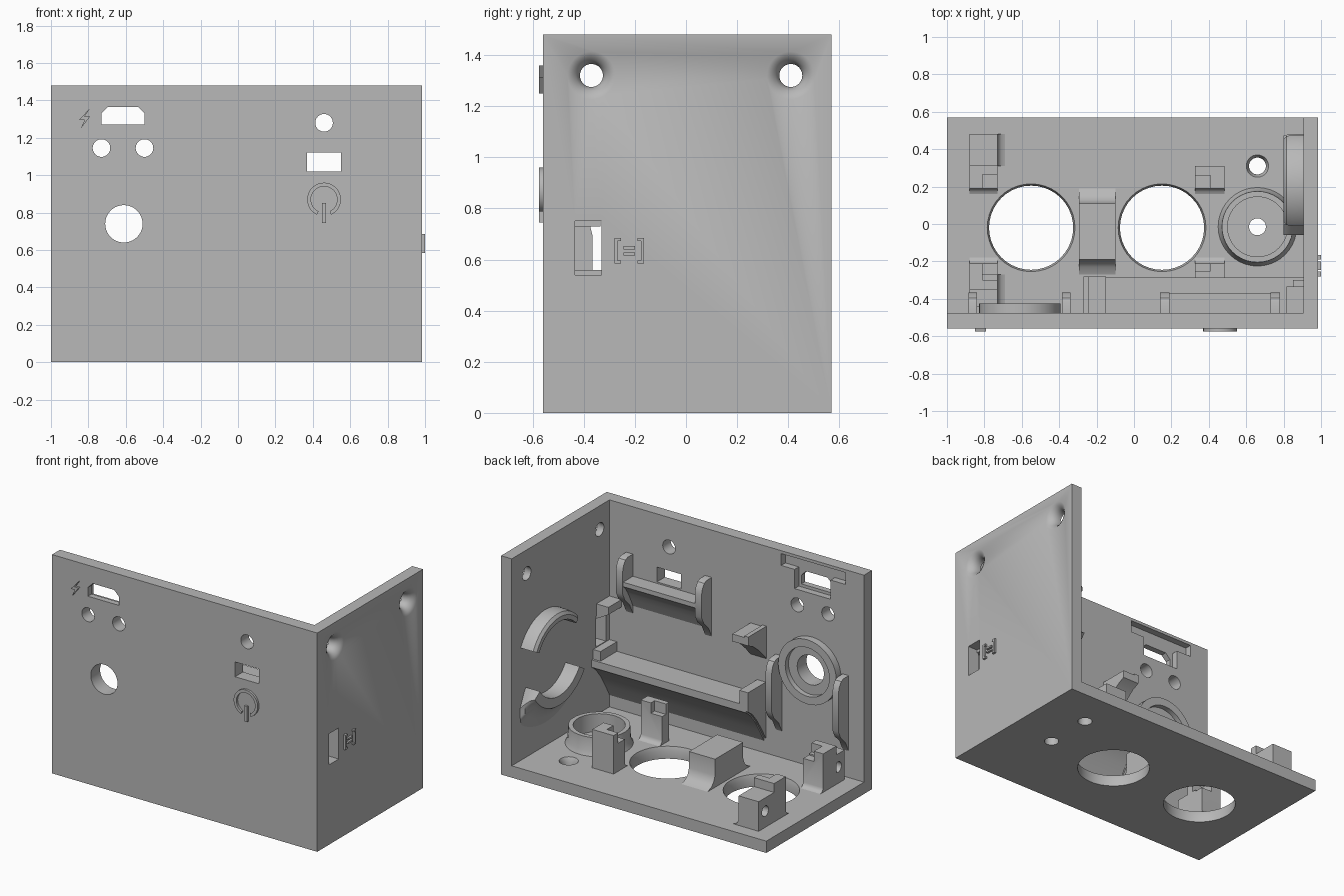
import bpy, bmesh
from math import sin, cos, pi, radians

cube = bpy.data.objects.get("Cube")
if cube:
    bpy.data.objects.remove(cube, do_unlink=True)

grey = bpy.data.materials.new("plain grey")
grey.use_nodes = True
tone = (.48, .48, .48, 1)
grey.diffuse_color = tone
grey.node_tree.nodes["Principled BSDF"].inputs["Base Color"].default_value = tone

# Inner faces of the walls and floor
FRONT, SIDE, FLOOR = -.475, .905, .08
SINK = .01


def loft(name, axis, sections):
    """Skin equal-sized outlines, each given as (position along axis, points)."""
    mesh = bpy.data.meshes.new(name)
    bm = bmesh.new()
    rings = []
    for t, pts in sections:
        place = {"x": lambda u, v: (t, u, v),
                 "y": lambda u, v: (u, t, v),
                 "z": lambda u, v: (u, v, t)}[axis]
        rings.append([bm.verts.new(place(u, v)) for u, v in pts])
    count = len(rings[0])
    for low, high in zip(rings, rings[1:]):
        for i in range(count):
            j = (i + 1) % count
            bm.faces.new((low[i], low[j], high[j], high[i]))
    bm.faces.new(rings[0])
    bm.faces.new(rings[-1])
    bmesh.ops.recalc_face_normals(bm, faces=bm.faces)
    bm.to_mesh(mesh)
    bm.free()
    mesh.materials.append(grey)
    obj = bpy.data.objects.new(name, mesh)
    bpy.context.collection.objects.link(obj)
    return obj


def prism(name, axis, start, end, pts):
    return loft(name, axis, [(start, pts), (end, pts)])


def box(name, x, y, z):
    return prism(name, "x", *x, rect(y, z))


def rect(u, v):
    return [(u[0], v[0]), (u[1], v[0]), (u[1], v[1]), (u[0], v[1])]


def arc(c, r, start=0, end=360, steps=40):
    angles = [radians(start + (end - start) * i / steps) for i in range(steps + 1)]
    pts = [(c[0] + r * cos(a), c[1] + r * sin(a)) for a in angles]
    return pts[:-1] if end - start == 360 else pts


def band(c, inner, outer, start, end):
    return arc(c, outer, start, end) + arc(c, inner, start, end)[::-1]


def cut(target, *cutters):
    for cutter in cutters:
        mod = target.modifiers.new("cut", "BOOLEAN")
        mod.operation, mod.solver, mod.object = "DIFFERENCE", "EXACT", cutter
        bpy.context.view_layer.objects.active = target
        bpy.ops.object.modifier_apply(modifier=mod.name)
        bpy.data.objects.remove(cutter, do_unlink=True)
    return target


# Shell: floor, front wall and left wall, open on the other sides
shell = box("shell", (-1, .985), (-.56, .57), (0, 1.48))
cut(shell, box("cavity", (-2, SIDE), (FRONT, 2), (FLOOR, 2)))

# Front wall openings
for x, z, r in ((-.73, 1.145, .047), (-.5, 1.145, .047), (.46, 1.28, .047), (-.61, .74, .1)):
    cut(shell, prism("round_hole", "y", -.7, -.4, arc((x, z), r)))
socket = [(-.73, 1.27), (-.5, 1.27), (-.5, 1.33), (-.535, 1.365), (-.695, 1.365), (-.73, 1.33)]
cut(shell,
    prism("socket_hole", "y", -.7, -.4, socket),
    box("socket_recess", (-.75, -.48), (-.52, -.4), (1.25, 1.39)),
    box("board_slot", (-.86, -.38), (-.52, -.4), (1.38, 1.46)),
    box("switch_hole", (.37, .55), (-.7, -.4), (1.02, 1.12)))

# Side wall openings: port and flared screw holes
cut(shell, box("port_hole", (.8, 1.1), (-.435, -.33), (.54, .75)))
for y in (-.37, .41):
    flare = ((.85, .045), (.925, .045), (.945, .05), (.962, .06), (.975, .075), (.986, .095), (.99, .1))
    cut(shell, loft("screw_hole", "x", [(x, arc((y, 1.32), r)) for x, r in flare]))

# Floor openings
for x, y, r, rim in ((-.55, -.02, .225, .235), (.15, -.02, .225, .235),
                     (.66, .31, .045, .06), (.66, -.015, .045, .045)):
    steps = ((-.1, r), (.05, r), (.081, rim), (.1, rim))
    cut(shell, loft("floor_hole", "z", [(z, arc((x, y), s)) for z, s in steps]))

# Round cup on the floor
cup_at = (.66, -.015)
cup = loft("floor_cup", "z", [(FLOOR - SINK, arc(cup_at, .215)), (.11, arc(cup_at, .195)),
                              (.2, arc(cup_at, .19))])
cut(cup, prism("cup_bore", "z", 0, .3, arc(cup_at, .16)))

# Round seat behind the large front hole
seat = prism("front_seat", "y", FRONT - SINK, -.425, arc((-.61, .74), .218))
cut(seat, prism("seat_bore", "y", -.6, -.455, arc((-.61, .74), .1)),
    prism("seat_recess", "y", -.46, -.4, arc((-.61, .74), .165)))


# Wall clips with a rounded top and a curved foot
def clip(name, x, low, high):
    back, tip = FRONT - SINK, -.365
    pts = [(back, low), (FRONT, low), (-.44, low + .07), (-.39, low + .12), (tip, low + .17),
           (tip, high - .08), (-.375, high - .04), (-.395, high - .01), (-.42, high), (back, high)]
    prism(name, "x", *x, pts)


for x in ((-.885, -.84), (-.385, -.34)):
    clip("seat_clip", x, .26, .77)
for x in ((.14, .19), (.73, .78)):
    clip("board_clip", x, .76, 1.16)


# Shelves with curved undersides
def shelf(name, x, edge, top, lip, drop):
    back, reach = FRONT - SINK, edge - FRONT
    under = [(edge - reach * t, top - lip - drop * t ** 1.4) for t in (0, .25, .5, .75, 1)]
    prism(name, "x", *x, [(back, top), (edge, top)] + under + [(back, top - lip - drop)])


shelf("upper_shelf", (.16, .76), -.37, 1.01, .03, .17)
shelf("lower_shelf", (-.25, SIDE + SINK), -.285, .47, .05, .26)
shelf("shelf_stop", (-.265, -.2), -.285, .56, .13, .25)
shelf("wall_bracket", (-.27, -.15), -.28, .93, .05, .16)
box("bracket_lip", (-.27, -.24), (FRONT - SINK, -.28), (.92, .94))

# Port holder blocks on the side wall
holder = [(SIDE + SINK, .83), (.815, .83), (.815, .78), (SIDE, .73), (SIDE + SINK, .73)]
prism("port_holder_top", "y", FRONT - SINK, -.335, [(x, z) for x, z in holder])
box("port_holder_base", (.85, SIDE + SINK), (FRONT - SINK, -.3), (.46, .535))

# Curved cradles on the side wall
hub = (.21, .7)
upper = [(.8, .245, .275), (.815, .245, .295), (.85, .245, .3), (SIDE + SINK, .245, .3)]
loft("upper_cradle", "x", [(x, band(hub, a, b, 28, 137)) for x, a, b in upper])
lower = [(.8, .255, .32), (.83, .255, .34), (.87, .255, .4), (SIDE + SINK, .255, .48)]
clamp = lambda pts: [(min(max(u, -.06), .48), v) for u, v in pts]
loft("lower_cradle", "x", [(x, clamp(band(hub, a, b, 213, 325))) for x, a, b in lower])


# Floor blocks with flared feet along one axis
def flared(name, axis, span, low, high, top, left=0, right=0):
    base = FLOOR - SINK
    foot = [(1, 0), (.5, .2), (.2, .5), (0, 1)]
    pts = [(low - left * a, FLOOR + b * left) for a, b in foot]
    pts += [(high + right * a, FLOOR + b * right) for a, b in foot[::-1]]
    pts = [(low - left, base)] + pts[:4] + [(low, top), (high, top)] + pts[4:] + [(high + right, base)]
    if not left:
        pts = [(low, base)] + pts[5:]
    if not right:
        pts = pts[:-5] + [(high, base)]
    return prism(name, axis, *span, pts)


flared("centre_block", "x", (-.295, -.1), -.19, .11, .27, .08, .08)

# Notched board posts
post = flared("back_post", "x", (.325, .485), .19, .31, .34, .03)
cut(post, box("notch", (.3, .41), (.1, .26), (.27, .5)))
post = flared("front_post", "x", (.325, .485), -.285, -.21, .34, 0, .03)
cut(post, box("notch", (.3, .41), (-.25, 0), (.27, .5)))
post = flared("back_corner_post", "x", (-.88, -.73), .19, .315, .34, .03)
cut(post, box("notch", (-.81, -.7), (.1, .265), (.27, .5)))
post = flared("front_corner_post", "x", (-.88, -.73), -.35, -.21, .34, 0, .03)
cut(post, box("notch", (-.81, -.7), (-.3, 0), (.27, .5)))

# Corner blocks with a screw hole across
for name, span, y in (("back_corner_block", (.31, .48), .41), ("front_corner_block", (-.44, -.27), -.37)):
    block = flared(name, "y", span, -.88, -.73, .28, 0, .04)
    cut(block, prism("bore", "x", -1, -.75, arc((y, .19), .035)))

# Raised power symbol
SKIN = -.575
prism("power_ring", "y", -.555, SKIN, band((.46, .87), .07, .09, -65, 245))
box("power_bar", (.45, .47), (SKIN, -.555), (.745, .85))

# Raised bolt symbol
bolt = [(-.79, 1.36), (-.85, 1.295), (-.82, 1.295), (-.84, 1.25), (-.79, 1.315), (-.82, 1.315)]
prism("bolt_symbol", "y", -.555, SKIN, bolt)

# Raised bracket symbol beside the port
RAISED = (.98, 1)
for end, tick in ((-.28, -.255), (-.165, -.19)):
    bar = sorted((end, end + (.012 if end < tick else -.012)))
    box("bracket_bar", RAISED, bar, (.585, .685))
    for z in (.585, .673):
        box("bracket_tick", RAISED, sorted((end, tick)), (z, z + .012))
for z in (.615, .64):
    box("dash", RAISED, (-.245, -.2), (z, z + .012))

# Soft shading on curves, crisp edges elsewhere
bpy.ops.object.select_all(action="DESELECT")
for obj in bpy.context.collection.objects:
    if obj.type == "MESH" and grey.name in obj.data.materials:
        obj.select_set(True)
        bpy.context.view_layer.objects.active = obj
bpy.ops.object.shade_smooth_by_angle(angle=pi / 6)
